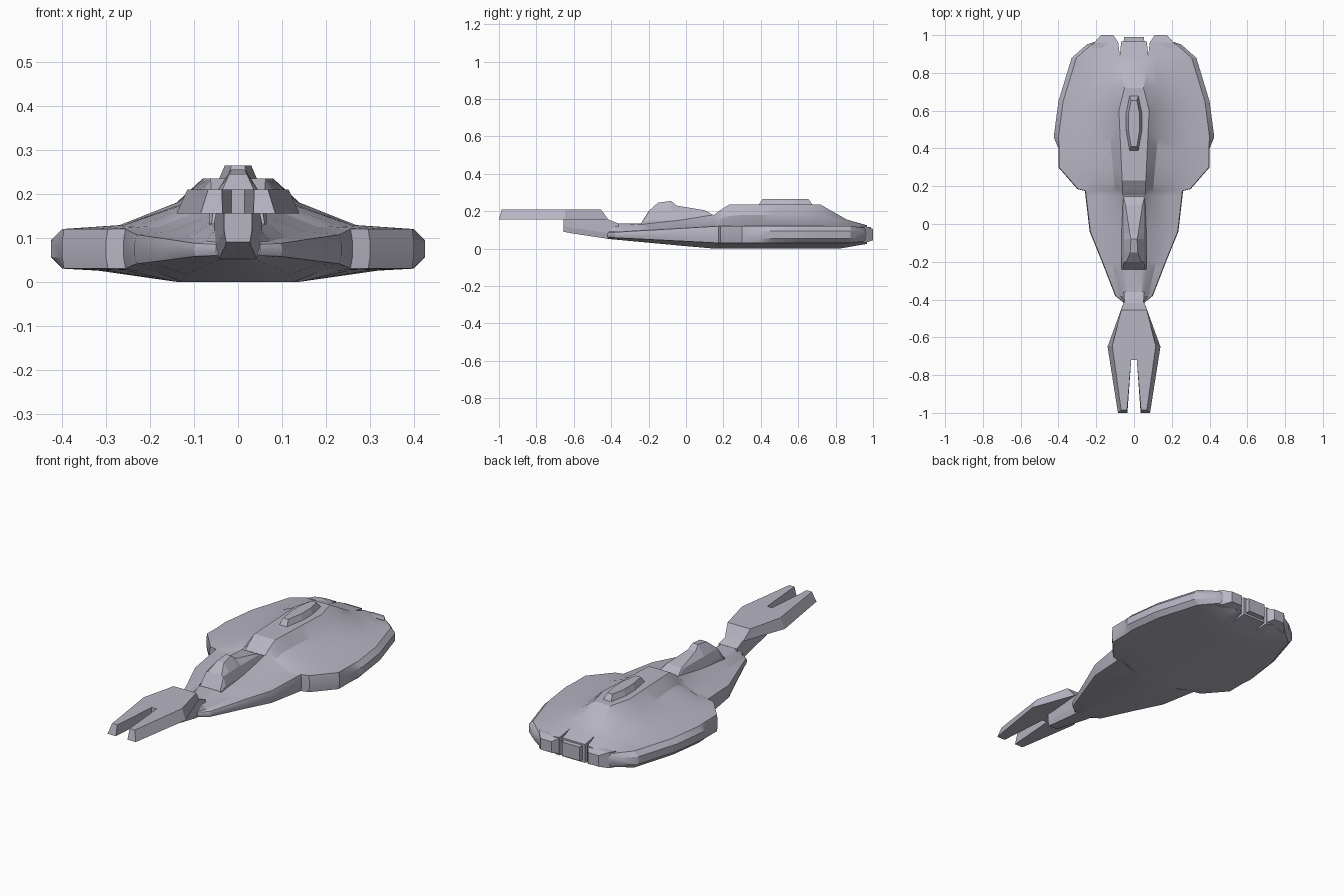
import bpy, bmesh, math

cube = bpy.data.objects.get("Cube")
if cube:
    bpy.data.objects.remove(cube, do_unlink=True)

hull_grey = bpy.data.materials.new("pale_lavender_grey")
hull_grey.use_nodes = True
colour = (0.47, 0.46, 0.54, 1)
hull_grey.diffuse_color = colour
hull_grey.node_tree.nodes["Principled BSDF"].inputs["Base Color"].default_value = colour


def loft(name, rings, closed=False):
    """Skin half rings, cap both ends and mirror the result across x."""
    bm = bmesh.new()
    rows = [[bm.verts.new(p) for p in ring] for ring in rings]
    n = len(rows[0])
    for a, b in zip(rows, rows[1:]):
        for i in range(n if closed else n - 1):
            j = (i + 1) % n
            bm.faces.new((a[i], a[j], b[j], b[i]))
    bm.faces.new(rows[0])
    bm.faces.new(rows[-1])
    bmesh.ops.mirror(bm, geom=bm.verts[:] + bm.edges[:] + bm.faces[:],
                     axis='X', merge_dist=0.0001)
    bmesh.ops.recalc_face_normals(bm, faces=bm.faces[:])
    mesh = bpy.data.meshes.new(name)
    bm.to_mesh(mesh)
    bm.free()
    mesh.materials.append(hull_grey)
    obj = bpy.data.objects.new(name, mesh)
    bpy.context.collection.objects.link(obj)
    return obj


def slab(name, lower, upper, z0, z1, closed=False):
    """Plate between two plan outlines."""
    return loft(name, [[(x, y, z0) for x, y in lower],
                       [(x, y, z1) for x, y in upper]], closed)


def at(keys, y):
    """Linear interpolation through (y, value) keys."""
    for (y0, a), (y1, b) in zip(keys, keys[1:]):
        if y <= y1:
            return a + (b - a) * max(0, (y - y0) / (y1 - y0))
    return keys[-1][1]


# Hull: tapered neck stepping out into the wide rear saucer
width = [(-.42, .05), (-.38, .1), (-.2, .17), (-.04, .235), (.175, .26),
         (.185, .3), (.3, .4), (.4, .4), (.46, .425), (.65, .4),
         (.88, .33), (.95, .25), (.967, .2)]
chamfer = [(-.42, .004), (.4, .004), (.46, .025), (.967, .025)]
belly = [(-.42, .052), (.14, 0), (.82, 0), (.967, .025)]
rim_low = [(-.42, .06), (.175, .03), (.88, .03), (.967, .04)]
rim_high = [(-.42, .085), (.175, .12), (.88, .12), (.967, .11)]
shoulder_x = [(-.42, .045), (.175, .1), (.6, .14), (.82, .12), (.967, .11)]
shoulder_z = [(-.42, .12), (.175, .158), (.25, .18), (.72, .18), (.88, .14), (.967, .12)]
spine_x = [(-.42, .04), (.175, .06), (.6, .08), (.72, .05), (.82, .07), (.967, .06)]
spine_z = [(-.42, .133), (-.24, .133), (.15, .18), (.175, .2), (.23, .235),
           (.72, .235), (.86, .155), (.967, .125)]


def hull_ring(y):
    w, c = at(width, y), at(chamfer, y)
    b, lo, hi = at(belly, y), at(rim_low, y), at(rim_high, y)
    sx, sz = at(shoulder_x, y), at(shoulder_z, y)
    mid = sx + (w - c - sx) * .52
    third = (hi - lo) * .28
    half = [(0, b), (min(.14, w * .5), b), (w * .75, lo - (lo - b) * .15),
            (w - c, lo), (w, lo + third), (w, hi - third), (w - c, hi),
            (mid, hi + (sz - hi) * .15), (sx, sz),
            (at(spine_x, y), at(spine_z, y)), (0, at(spine_z, y))]
    return [(x, y, z) for x, z in half]


stations = sorted({y for y, _ in width + spine_z + [(.6, 0), (.82, 0)]})
hull = loft("hull", [hull_ring(y) for y in stations])

# Wedge slots in the stern
wedge = [(.06, 1.05), (.095, 1.05), (.075, .89)]
cutter = slab("stern_slot_cutter", wedge, wedge, -.1, .3, closed=True)
cutter.hide_render = True
cut = hull.modifiers.new("stern_slots", 'BOOLEAN')
cut.operation = 'DIFFERENCE'
cut.solver = 'EXACT'
cut.object = cutter
bpy.ops.object.select_all(action='DESELECT')
bpy.context.view_layer.objects.active = hull
hull.select_set(True)
bpy.ops.object.modifier_apply(modifier=cut.name)
bpy.data.objects.remove(cutter, do_unlink=True)
bpy.ops.object.shade_smooth_by_angle(angle=math.radians(24))


# Stern blocks
def block_ring(y, x0, x1, z0, z1):
    return [(x0, y, z0), (x1, y, z0), (x1, y, z1), (x0, y, z1)]


loft("stern_thrusters", [block_ring(.93, .085, .23, .032, .118),
                         block_ring(.962, .085, .21, .032, .118),
                         block_ring(1, .11, .175, .045, .105)], closed=True)
loft("stern_centre_block", [block_ring(.92, 0, .06, .03, .12),
                            block_ring(.99, 0, .052, .04, .115)])

# Raised pod on the spine
slab("spine_pod",
     [(0, .385), (.025, .385), (.045, .5), (.045, .58), (.025, .68), (0, .68)],
     [(0, .41), (.015, .41), (.03, .5), (.03, .58), (.015, .655), (0, .655)],
     .23, .265)

# Bridge: faceted cabin on the neck
cabin = [(-.24, .06, .135), (-.2, .04, .2), (-.15, .02, .245), (-.08, .016, .255),
         (-.05, .022, .23), (.1, .045, .205), (.155, .058, .175)]
loft("bridge", [[(0, y, .09), (.066, y, .09), (.066, y, min(z, .15)),
                 (max(top, .052), y, min(z - .004, .2)), (top, y, z), (0, y, z)]
                for y, top, z in cabin])

# Forked prow plate
slab("prow_fork",
     [(0, -.415), (.055, -.415), (.14, -.65), (.085, -1), (.035, -1), (.015, -.72), (0, -.72)],
     [(0, -.455), (.068, -.455), (.115, -.645), (.068, -.985), (.037, -.985), (.015, -.72), (0, -.72)],
     .155, .21)

# Bracket carrying the prow plate
bracket = [(-.655, .032, .09, .16), (-.6, .035, .08, .16), (-.42, .05, .053, .157),
           (-.36, .055, .055, .134)]
loft("prow_bracket", [[(0, y, lo), (w * .85, y, lo), (w, y, lo + .03), (w, y, hi), (0, y, hi)]
                      for y, w, lo, hi in bracket])
